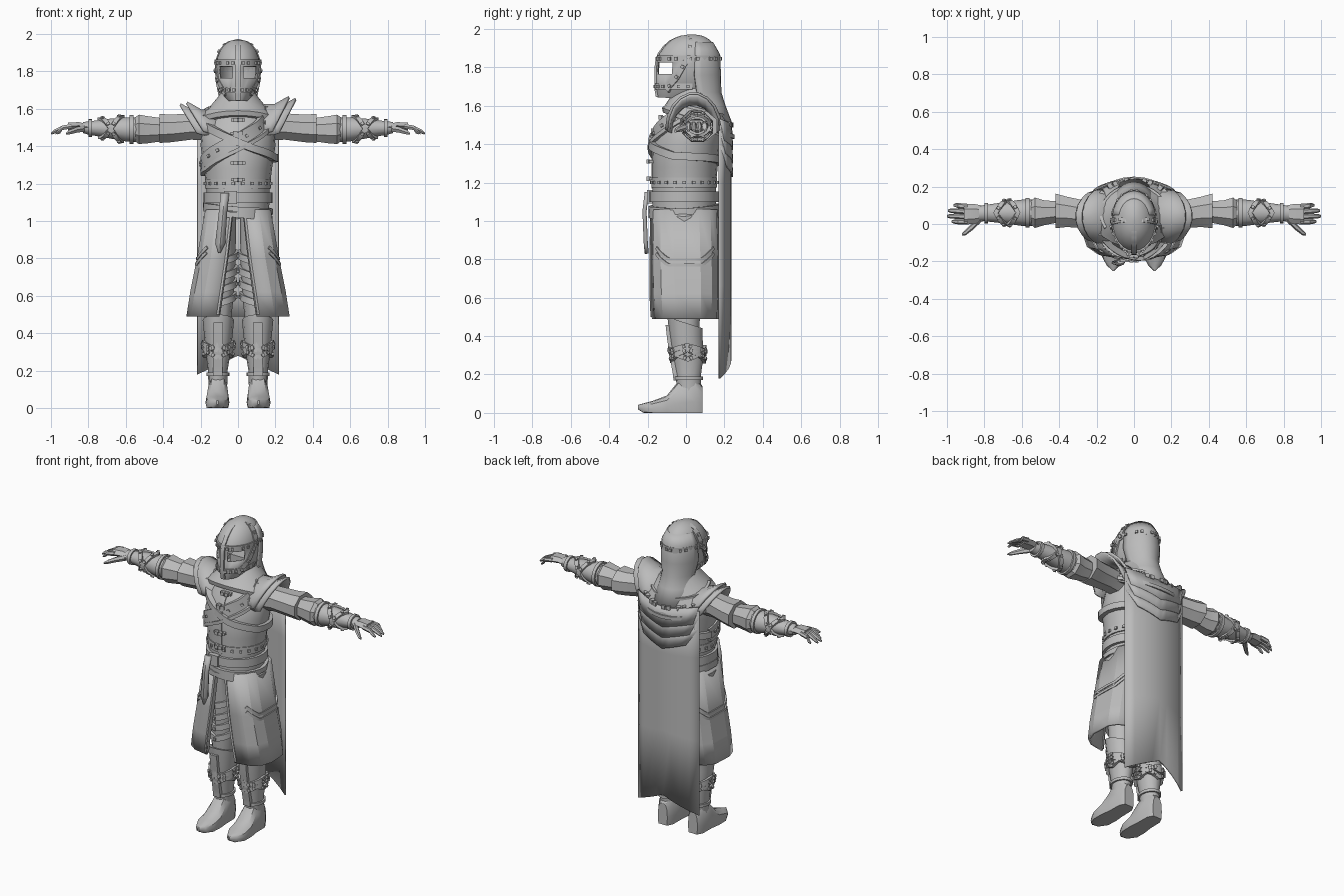
import bpy, bmesh
from math import sin, cos, radians, copysign
from mathutils import Vector

if "Cube" in bpy.data.objects:
    bpy.data.objects.remove(bpy.data.objects["Cube"])

grey = bpy.data.materials.new("plain grey")
grey.use_nodes = True
grey.diffuse_color = (.5, .5, .5, 1)
grey.node_tree.nodes["Principled BSDF"].inputs["Base Color"].default_value = (.5, .5, .5, 1)


def finish(name, bm, mirror=False, thick=0, angle=32):
    bmesh.ops.recalc_face_normals(bm, faces=bm.faces)
    mesh = bpy.data.meshes.new(name)
    bm.to_mesh(mesh)
    bm.free()
    ob = bpy.data.objects.new(name, mesh)
    bpy.context.collection.objects.link(ob)
    mesh.materials.append(grey)
    if thick:
        mod = ob.modifiers.new("thickness", "SOLIDIFY")
        mod.thickness, mod.offset = thick, 0
    if mirror:
        ob.modifiers.new("mirror", "MIRROR").use_mirror_merge = False
    bpy.ops.object.select_all(action="DESELECT")
    bpy.context.view_layer.objects.active = ob
    ob.select_set(True)
    bpy.ops.object.shade_smooth_by_angle(angle=radians(angle))
    return ob


def grid(bm, rows, closed=False, caps=False, skip=None):
    vs = [[bm.verts.new(p) for p in r] for r in rows]
    n = len(rows[0])
    for i in range(len(vs) - 1):
        for j in range(n if closed else n - 1):
            if skip and skip(i, j):
                continue
            k = (j + 1) % n
            bm.faces.new((vs[i][j], vs[i][k], vs[i + 1][k], vs[i + 1][j]))
    if caps:
        bm.faces.new(vs[0])
        bm.faces.new(vs[-1])


class Tube:
    """Rows are (station, centre u, centre v, radius u, radius v[, tilt])."""

    def __init__(self, rows, axis="z", power=1):
        self.rows, self.axis, self.power = [tuple(r) + (0,) * (6 - len(r)) for r in rows], axis, power

    def at(self, s, deg, off=0):
        rows = self.rows
        k = 0
        while k < len(rows) - 2 and (s - rows[k + 1][0]) * (rows[-1][0] - rows[0][0]) > 0:
            k += 1
        a, b = rows[k], rows[k + 1]
        f = max(0, min(1, (s - a[0]) / (b[0] - a[0])))
        _, cu, cv, ru, rv, tilt = [x + (y - x) * f for x, y in zip(a, b)]
        c, d = cos(radians(deg)), sin(radians(deg))
        u = cu + (ru + off) * copysign(abs(c) ** self.power, c)
        v = cv + (rv + off) * copysign(abs(d) ** self.power, d)
        s -= tilt * d
        return Vector({"z": (u, v, s), "x": (s, u, v), "y": (u, s, max(v, 0))}[self.axis])

    def build(self, name, sides=16, gaps=None, start=0, skip=None, caps=True, **kw):
        bm = bmesh.new()
        rows = []
        for i, r in enumerate(self.rows):
            if gaps:
                span = 360 - 2 * gaps[i]
                rows.append([self.at(r[0], start + gaps[i] + span * j / sides) for j in range(sides + 1)])
            else:
                rows.append([self.at(r[0], start + 360 * j / sides) for j in range(sides)])
        grid(bm, rows, not gaps, caps and not gaps, skip)
        return finish(name, bm, **kw)

    def strap(self, name, path, w=.03, t=.012, studs=0, steps=20, off=0, size=.016, band=True, **kw):
        """Band following (station, angle) points on the tube, with optional studs."""
        pts = []
        for i in range(steps + 1):
            f = i / steps * (len(path) - 1)
            k = min(int(f), len(path) - 2)
            s, a = [x + (y - x) * (f - k) for x, y in zip(path[k], path[k + 1])]
            p = self.at(s, a, off)
            pts.append((p, (self.at(s, a, off + .05) - p).normalized()))
        bm = bmesh.new()
        rows, frames = [], []
        for i, (p, n) in enumerate(pts):
            tan = (pts[min(i + 1, steps)][0] - pts[max(i - 1, 0)][0]).normalized()
            side = n.cross(tan).normalized()
            frames.append((p, n, tan, side))
            rows.append([p + side * x * w / 2 + n * y for x, y in ((-1, -.012), (-1, t), (1, t), (1, -.012))])
        if band:
            grid(bm, rows, True, True)
        for i in range(studs):
            p, n, tan, side = frames[round((i + .5) * steps / studs)]
            box(bm, p + n * t, tan, side, n, size, size, size)
        return finish(name, bm, **kw)


def box(bm, p, x, y, z, sx, sy, sz):
    rows = [[p + x * a * sx / 2 + y * b * sy / 2 + z * c * sz / 2
             for a, b in ((-1, -1), (1, -1), (1, 1), (-1, 1))] for c in (-1, 1)]
    grid(bm, rows, True, True)


def limb(bm, pts, radii, flat=1):
    rows = [[Vector(p) + Vector((0, r * cos(radians(60 * k)), r * flat * sin(radians(60 * k)))) for k in range(6)]
            for p, r in zip(pts, radii)]
    grid(bm, rows, True, True)


X, Y, Z = Vector((1, 0, 0)), Vector((0, 1, 0)), Vector((0, 0, 1))

# Torso with belts, stud row and clasps
torso = Tube([(1.02, 0, -.01, .165, .165), (1.18, 0, -.01, .17, .165), (1.28, 0, -.005, .182, .17),
              (1.4, 0, 0, .2, .178), (1.5, 0, .03, .195, .17), (1.58, 0, .05, .16, .135), (1.64, 0, .06, .1, .1)])
torso.build("torso", 20)
full = [(0, a) for a in (-90, 0, 90, 180, 270)]
torso.strap("waist_stud_row", [(1.2, a) for _, a in full], studs=22, steps=44, w=.05, t=.005)
torso.strap("main_belt", [(1.125, a) for _, a in full], w=.055, t=.016, steps=32)
for i, (h, d) in enumerate(((1.075, .012), (1.05, .02), (1.025, -.012))):
    torso.strap("hip_sash_%d" % i, [(h + d, -180), (h - d, -90), (h - d * 2, 0), (h, 90), (h + d, 180)],
                w=.026, t=.02, steps=32)
torso.strap("chest_strap_wide", [(1.29, -190), (1.33, -150), (1.43, -90), (1.5, -55), (1.6, -15)], w=.075, t=.014, studs=9, steps=27)
torso.strap("chest_strap_rim", [(1.25, -190), (1.28, -150), (1.38, -90), (1.45, -55), (1.54, -15)], w=.02, t=.022)
torso.strap("chest_strap_cross", [(1.53, -160), (1.47, -120), (1.39, -70), (1.34, -20), (1.33, 40), (1.31, 100), (1.29, 170)],
            w=.04, t=.024, steps=28)
torso.strap("front_seam", [(1.17, -90), (1.3, -90), (1.42, -90), (1.52, -90)], w=.014, t=.004)
for i, h in enumerate((1.22, 1.31, 1.47, 1.54)):
    torso.strap("clasp_%d" % i, [(h, -101), (h, -79)], w=.014, t=.02, studs=2, steps=6, size=.022)

# Buckle and hanging belt tongue
bm = bmesh.new()
box(bm, Vector((-.04, -.187, 1.125)), X, Y, Z, .07, .03, .07)
finish("belt_buckle", bm)
bm = bmesh.new()
grid(bm, [[(x - w, y, z), (x, y - .008, z), (x + w, y, z)] for x, y, z, w in
          ((-.07, -.2, 1.15, .02), (-.08, -.212, 1.05, .02), (-.095, -.205, .88, .024), (-.1, -.2, .83, .003))])
finish("belt_tongue", bm, thick=.014)

# Split skirt with seams
skirt = Tube([(1.06, 0, -.005, .17, .168), (.8, 0, -.005, .215, .174), (.62, 0, -.005, .25, .174), (.49, 0, -.005, .27, .168)], power=.6)
skirt.build("skirt", 14, gaps=(3, 6, 9, 11), start=-90, thick=.014, angle=12)
for i, h in enumerate((.8, .77)):
    for s in (0, 180):
        skirt.strap("skirt_seam_%d_%d" % (i, s), [(h + .06, s - 48), (h, s - 18), (h, s + 18), (h + .06, s + 48)], w=.016, t=.01)
for side, sgn in (("left", 1), ("right", -1)):
    skirt.strap(side + "_skirt_edge", [(1.03, -90 + 4 * sgn), (.8, -90 + 7 * sgn), (.5, -90 + 12 * sgn)], w=.012, t=.012)

# Legs, boots and feet
thigh = Tube([(.42, .105, .0, .062, .07), (.6, .098, -.005, .075, .08), (.8, .095, -.005, .082, .095), (1.04, .09, -.005, .08, .11)])
thigh.build("thigh", 12, mirror=True)
for i, h in enumerate((.58, .65, .72, .8)):
    thigh.strap("thigh_band_%d" % i, [(h + .03, -200), (h - .02, -90), (h + .03, 20)], w=.035, t=.014, studs=3, mirror=True)
boot = Tube([(.1, .108, .015, .05, .062), (.2, .108, .012, .052, .068), (.3, .106, .01, .067, .084),
             (.4, .105, .0, .077, .088), (.47, .105, -.005, .084, .094, .03)])
boot.build("boot_shaft", 14, mirror=True)
for i, (a, b) in enumerate(((.27, .33), (.34, .28), (.31, .35))):
    boot.strap("boot_strap_%d" % i, [(a, -90), (b, 0), (a, 90), (b, 180), (a, 270)], w=.026, t=.014,
               studs=12, steps=36, mirror=True)
boot.strap("ankle_band", [(.18, a) for _, a in full], w=.018, t=.01, mirror=True)
boot.strap("shin_plate", [(.17, -90), (.3, -90), (.44, -90)], w=.05, t=.012, mirror=True)
foot = Tube([(.085, .108, .05, .034, .09), (.05, .108, .06, .054, .13), (-.04, .108, .05, .056, .115), (-.1, .11, .03, .064, .06),
             (-.17, .111, .024, .062, .04), (-.22, .111, .022, .036, .028), (-.25, .11, .03, .005, .012)], axis="y", power=.75)
foot.build("foot", 12, mirror=True)

# Arms: sleeve, elbow, bracer and hand
sleeve = Tube([(.15, .04, 1.5, .08, .075), (.25, .05, 1.505, .078, .076), (.36, .065, 1.495, .088, .08), (.42, .07, 1.495, .1, .084)], axis="x")
sleeve.build("sleeve", 8, start=22.5, mirror=True)
elbow = Tube([(.4, .065, 1.488, .06, .066), (.48, .06, 1.488, .072, .078), (.53, .06, 1.49, .088, .085), (.55, .06, 1.49, .07, .07)], axis="x")
elbow.build("elbow_guard", 8, start=22.5, mirror=True)
bracer = Tube([(.52, .06, 1.488, .07, .068), (.6, .06, 1.49, .07, .066), (.7, .06, 1.495, .056, .052), (.8, .058, 1.497, .043, .036), (.83, .056, 1.5, .04, .03)], axis="x")
bracer.build("bracer", 14, mirror=True)
for i, (a, b) in enumerate(((.62, .74), (.74, .62))):
    bracer.strap("bracer_strap_%d" % i, [(a, -90), (b, 90), (a, 270)], w=.024, t=.012, studs=8, steps=32, mirror=True)
for i, s in enumerate((.57, .79)):
    bracer.strap("bracer_rim_%d" % i, [(s, a) for _, a in full], w=.02, t=.01, mirror=True)
bm = bmesh.new()
limb(bm, [(.8, .056, 1.5), (.85, .054, 1.51), (.91, .052, 1.505)], (.04, .052, .056), .42)
for i, tip in enumerate((.975, 1, .995, .965)):
    y = .012 + .027 * i
    limb(bm, [(.89, y, 1.507), (.94, y * 1.05, 1.498), (tip - .015, y * 1.08, 1.478), (tip, y * 1.08, 1.468)], (.015, .0145, .012, .006), .95)
limb(bm, [(.82, .03, 1.495), (.86, -.01, 1.488), (.9, -.045, 1.475), (.92, -.056, 1.467)], (.022, .02, .015, .007), .9)
finish("hand", bm, mirror=True)

# Shoulder plates: slanted arches, higher on the left
for side, sgn, lift in (("left", 1, .0), ("right", -1, -.03)):
    for layer in range(2):
        bm = bmesh.new()
        rows = []
        for x0, x1, z0, z1, r in ((.1, .12, 1.46, 1.61, .11), (.19, .23, 1.46, 1.61, .125), (.22, .31, 1.47, 1.655, .13)):
            arc = [(cos(radians(a)), sin(radians(a))) for a in range(0, 181, 20)]
            rows.append([(sgn * (x0 + (x1 - x0) * v - layer * .035), .04 + (r + layer * .012) * u,
                          z0 + (z1 - z0) * v + lift * v + layer * .01) for u, v in arc])
        grid(bm, rows)
        finish("%s_shoulder_plate_%d" % (side, layer), bm, thick=.014)

# Mantle, neck and hood
mantle = Tube([(1.69, 0, .05, .09, .09), (1.66, 0, .05, .11, .105, .01), (1.61, 0, .05, .15, .135, .03), (1.55, 0, .06, .21, .172, .05),
               (1.52, 0, .06, .23, .185, .07), (1.49, 0, .06, .228, .18, .075)])
mantle.build("mantle", 24)
mantle.strap("mantle_studs", [(1.55, a) for a in (-20, 90, 200)], studs=17, steps=51, w=.02, size=.024, t=.004, band=False)
mantle.strap("mantle_inner_rim", [(1.585, a) for a in (-30, 90, 210)], w=.014, t=.008)
mantle.strap("mantle_outer_rim", [(1.51, a) for a in (-40, 90, 220)], w=.022, t=.01)
hood = Tube([(1.93, 0, .03, .08, .105), (1.87, 0, .02, .112, .15), (1.76, 0, .015, .118, .162), (1.67, 0, .03, .1, .148),
             (1.6, 0, .05, .11, .15), (1.5, 0, .06, .15, .178)])
hood.build("hood", 12, gaps=[100] * 6, start=-90, thick=.012)

# Helmet with open eyes, nose ridge and studded bands
rows = [(1.645, 0, -.01, .055, .135), (1.69, 0, .005, .088, .158), (1.765, 0, .01, .11, .163), (1.825, 0, .012, .114, .162),
        (1.87, 0, .015, .109, .152), (1.91, 0, .02, .093, .128), (1.94, 0, .024, .07, .098), (1.96, 0, .028, .04, .06), (1.968, 0, .03, .008, .012)]
helmet = Tube(rows)
helmet.build("helmet", 24, start=-90, skip=lambda i, j: i == 2 and (j in (1, 2, 3) or j in (20, 21, 22)), thick=.008)
helmet.strap("nose_ridge", [(s, -90) for s, *_ in rows], w=.026, t=.012, steps=24)
helmet.strap("brow_band", [(1.845, a) for _, a in full], w=.035, t=.008, studs=18, steps=54)
helmet.strap("jaw_band", [(1.7, a) for a in (-85, -40, 10)], w=.03, t=.01, studs=6, steps=24, mirror=True)
helmet.strap("crown_strap", [(s, 0) for s, *_ in rows[3:8]], w=.035, t=.008, studs=3, steps=18, mirror=True)
helmet.strap("cheek_strap", [(1.68, -40), (1.75, -20), (1.83, -5)], w=.03, t=.01, studs=3, steps=18, mirror=True)
bm = bmesh.new()
box(bm, Vector((0, .05, 1.68)), X, Y, Z, .1, .12, .12)
finish("neck", bm)

# Cape with notched hem and layered chevrons
def cape_row(z, dip, off=0, half=.218, shift=0):
    return [(half * k / 4, .232 + off - .058 * (half * k / 4 / .218) ** 2, z - dip * abs(k) / 4 + shift * k)
            for k in range(-4, 5)]


bm = bmesh.new()
grid(bm, [cape_row(1.5, .0), cape_row(1.2, 0), cape_row(.7, .04), cape_row(.28, .1)])
finish("cape", bm, thick=.01, angle=8)
for i, h in enumerate((1.4, 1.33, 1.26)):
    bm = bmesh.new()
    grid(bm, [cape_row(h + .09, -.04, .004), cape_row(h - .03, -.05, .01, .19 - .02 * i)])
    finish("cape_layer_%d" % i, bm, thick=.008)
